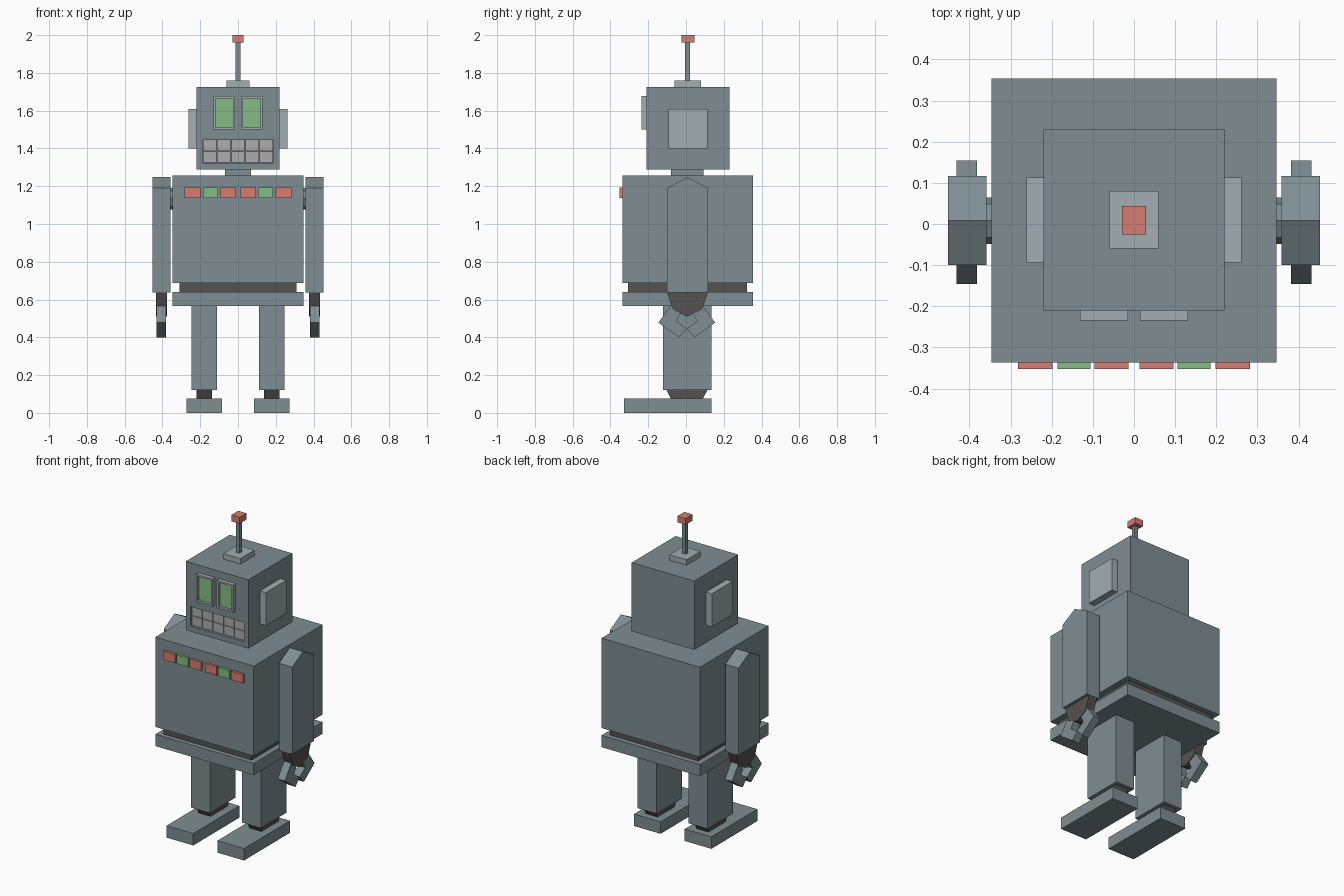
import bpy, bmesh, math
from mathutils import Matrix

if "Cube" in bpy.data.objects:
    bpy.data.objects.remove(bpy.data.objects["Cube"])


def material(name, rgb):
    m = bpy.data.materials.new(name)
    m.diffuse_color = (*rgb, 1)
    m.use_nodes = True
    m.node_tree.nodes["Principled BSDF"].inputs["Base Color"].default_value = m.diffuse_color
    return m


BODY = material("body_blue_grey", (0.21, 0.27, 0.29))
PALE = material("pale_grey", (0.36, 0.42, 0.44))
DARK = material("dark_joint", (0.09, 0.085, 0.08))
TOOTH = material("tooth_grey", (0.42, 0.41, 0.41))
RED = material("red", (0.68, 0.2, 0.16))
GREEN = material("green", (0.24, 0.5, 0.24))


def finish(name, bm, *mats):
    bmesh.ops.recalc_face_normals(bm, faces=bm.faces)
    me = bpy.data.meshes.new(name)
    bm.to_mesh(me)
    bm.free()
    for m in mats:
        me.materials.append(m)
    ob = bpy.data.objects.new(name, me)
    bpy.context.collection.objects.link(ob)
    return ob


def box_bm(x, y, z):
    bm = bmesh.new()
    mid = [(a + b) / 2 for a, b in (x, y, z)]
    size = [abs(b - a) for a, b in (x, y, z)]
    mat = Matrix.Translation(mid) @ Matrix.Diagonal((*size, 1))
    bmesh.ops.create_cube(bm, size=1, matrix=mat)
    return bm


def box(name, x, y, z, mat=BODY):
    return finish(name, box_bm(x, y, z), mat)


def prism(name, x, profile, mat=BODY):
    """Extrude a (y, z) profile along x."""
    bm = bmesh.new()
    face = bm.faces.new([bm.verts.new((x[0], y, z)) for y, z in profile])
    new = bmesh.ops.extrude_face_region(bm, geom=[face])["geom"]
    verts = [v for v in new if isinstance(v, bmesh.types.BMVert)]
    bmesh.ops.translate(bm, verts=verts, vec=(x[1] - x[0], 0, 0))
    return finish(name, bm, mat)


# Torso, waist, hips and neck
BODY_Y = (-0.336, 0.354)
box("torso", (-0.346, 0.346), BODY_Y, (0.687, 1.258))
box("waist", (-0.31, 0.31), (-0.306, 0.322), (0.64, 0.687), DARK)
box("hip_plate", (-0.346, 0.346), BODY_Y, (0.565, 0.64))
box("neck", (-0.07, 0.07), (-0.08, 0.092), (1.258, 1.288))

# Head with a recessed mouth
head = box("head", (-0.22, 0.22), (-0.21, 0.231), (1.288, 1.725))
cutter = box("mouth_cutter", (-0.188, 0.188), (-0.3, -0.183), (1.323, 1.446))
cutter.hide_render = True
mod = head.modifiers.new("mouth", "BOOLEAN")
mod.operation, mod.solver, mod.object = "DIFFERENCE", "EXACT", cutter
bpy.context.view_layer.objects.active = head
bpy.ops.object.modifier_apply(modifier=mod.name)
bpy.data.objects.remove(cutter)

# Two rows of five teeth
for row in range(2):
    for col in range(5):
        x, z = -0.186 + col * 0.0752, 1.325 + row * 0.0615
        box("tooth", (x, x + 0.071), (-0.198, -0.183), (z, z + 0.058), TOOTH)

# Antenna
box("antenna_base", (-0.06, 0.06), (-0.06, 0.08), (1.725, 1.76), PALE)
box("antenna_rod", (-0.013, 0.013), (-0.004, 0.022), (1.76, 1.96))
box("antenna_tip", (-0.029, 0.029), (-0.025, 0.044), (1.96, 2.0), RED)

# Chest lights
for s in (-1, 1):
    for a, b, m in ((0.013, 0.096, RED), (0.106, 0.186, GREEN), (0.198, 0.282, RED)):
        box("chest_light", (s * a, s * b), (-0.352, -0.336), (1.138, 1.193), m)

ARM_Y = 0.008
for s, side in ((-1, "right"), (1, "left")):
    def span(a, b):
        return tuple(sorted((s * a, s * b)))

    # Eye: pale frame with a sunken green lens
    bm = box_bm(span(0.015, 0.131), (-0.235, -0.21), (1.5, 1.677))
    front = min(bm.faces, key=lambda f: f.calc_center_median().y)
    bmesh.ops.inset_region(bm, faces=[front], thickness=0.016)
    bmesh.ops.inset_region(bm, faces=[front], thickness=0.0005, depth=0)
    bmesh.ops.translate(bm, verts=front.verts, vec=(0, 0.015, 0))
    front.material_index = 1
    finish(side + "_eye", bm, PALE, GREEN)

    # Ear
    box(side + "_ear", span(0.22, 0.261), (-0.093, 0.113), (1.4, 1.61), PALE)

    # Shoulder joint and arm with a ridged top
    joint = [(ARM_Y + 0.057 * math.cos(i * math.pi / 4), 1.134 + 0.057 * math.sin(i * math.pi / 4))
             for i in range(8)]
    prism(side + "_shoulder", span(0.346, 0.358), joint)
    prism(side + "_arm", span(0.358, 0.452),
          [(-0.1, 0.637), (0.117, 0.637), (0.117, 1.19), (ARM_Y, 1.248), (-0.1, 1.19)])

    # Wrist and pair of hooked pincers
    prism(side + "_wrist", span(0.376, 0.434),
          [(-0.1, 0.637), (-0.07, 0.546), (0.006, 0.51), (0.084, 0.546), (0.116, 0.637)], DARK)
    claw = [(-0.15, 0.478), (-0.042, 0.4), (0, 0.446), (-0.055, 0.485), (-0.03, 0.53), (-0.085, 0.567)]
    for d in (1, -1):
        prism(side + "_pincer", span(0.381, 0.431), [(0.004 + d * y, z) for y, z in claw])

    # Leg, ankle and foot
    box(side + "_leg", span(0.112, 0.246), (-0.122, 0.134), (0.12, 0.565))
    prism(side + "_ankle", span(0.137, 0.221),
          [(-0.103, 0.12), (-0.08, 0.076), (0.09, 0.076), (0.113, 0.12)], DARK)
    box(side + "_foot", span(0.085, 0.272), (-0.328, 0.134), (0, 0.076))
